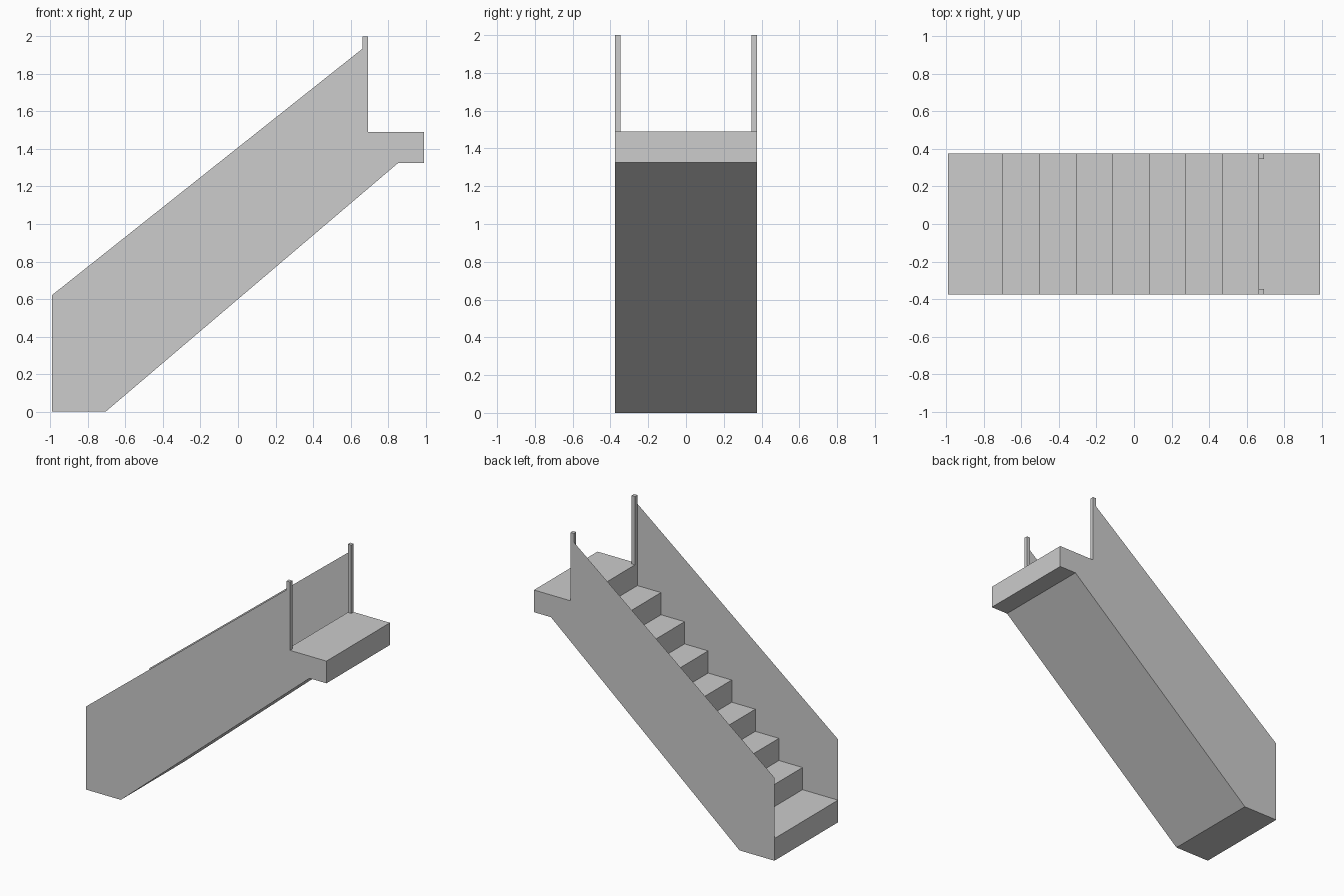
import bpy, bmesh

if "Cube" in bpy.data.objects:
    bpy.data.objects.remove(bpy.data.objects["Cube"])

HALF_L, HALF_W = 0.993, 0.375      # half length and half width
RISE = 1.49 / 9                    # height of one step
FIRST, LAST = -0.70, 0.664         # x of the first and last inner risers
RUN = (LAST - FIRST) / 7
POST = 0.028                       # post thickness
TOP = 1.49                         # landing height
UNDER = TOP - RISE                 # landing underside

grey = bpy.data.materials.new("light_grey")
grey.diffuse_color = (0.604, 0.604, 0.604, 1)
grey.use_nodes = True
grey.node_tree.nodes["Principled BSDF"].inputs["Base Color"].default_value = grey.diffuse_color


def make_object(name, bm):
    mesh = bpy.data.meshes.new(name)
    bm.to_mesh(mesh)
    bm.free()
    mesh.materials.append(grey)
    obj = bpy.data.objects.new(name, mesh)
    bpy.context.collection.objects.link(obj)
    return obj


# Lower outline shared by the stair body and the side panels
soffit = [(HALF_L, TOP), (HALF_L, UNDER), (0.853, UNDER), (-0.705, 0), (-HALF_L, 0)]

# Stair body: treads, risers, landing and underside as one open-sided strip
steps = [(-HALF_L, RISE)]
for i in range(8):
    x = FIRST + i * RUN
    steps += [(x, RISE * (i + 1)), (x, RISE * (i + 2))]
profile = steps + soffit

bm = bmesh.new()
near = [bm.verts.new((x, -HALF_W, z)) for x, z in profile]
far = [bm.verts.new((x, HALF_W, z)) for x, z in profile]
for i in range(len(profile)):
    j = (i + 1) % len(profile)
    bm.faces.new((near[i], near[j], far[j], far[i]))
bm.normal_update()
if near[0].link_faces and max(bm.faces, key=lambda f: f.calc_center_median().z).normal.z < 0:
    bmesh.ops.reverse_faces(bm, faces=bm.faces[:])
make_object("stair_body", bm)

# Side panels: thin sheets closing the stair and rising as balustrades
outline = [(-HALF_L, 0.62), (LAST, 1.935), (LAST, TOP)] + soffit
for side, label in ((-1, "front"), (1, "back")):
    bm = bmesh.new()
    face = bm.faces.new([bm.verts.new((x, side * HALF_W, z)) for x, z in outline])
    face.normal_update()
    if face.normal.y * side < 0:
        face.normal_flip()
    make_object(label + "_side_panel", bm)

    # Newel post at the landing edge
    bm = bmesh.new()
    bmesh.ops.create_cube(bm, size=1)
    for v in bm.verts:
        v.co.x = LAST + POST * (v.co.x + 0.5)
        v.co.y = side * (HALF_W - POST / 2) + POST * v.co.y
        v.co.z = TOP + (2 - TOP) * (v.co.z + 0.5)
    make_object(label + "_post", bm)
